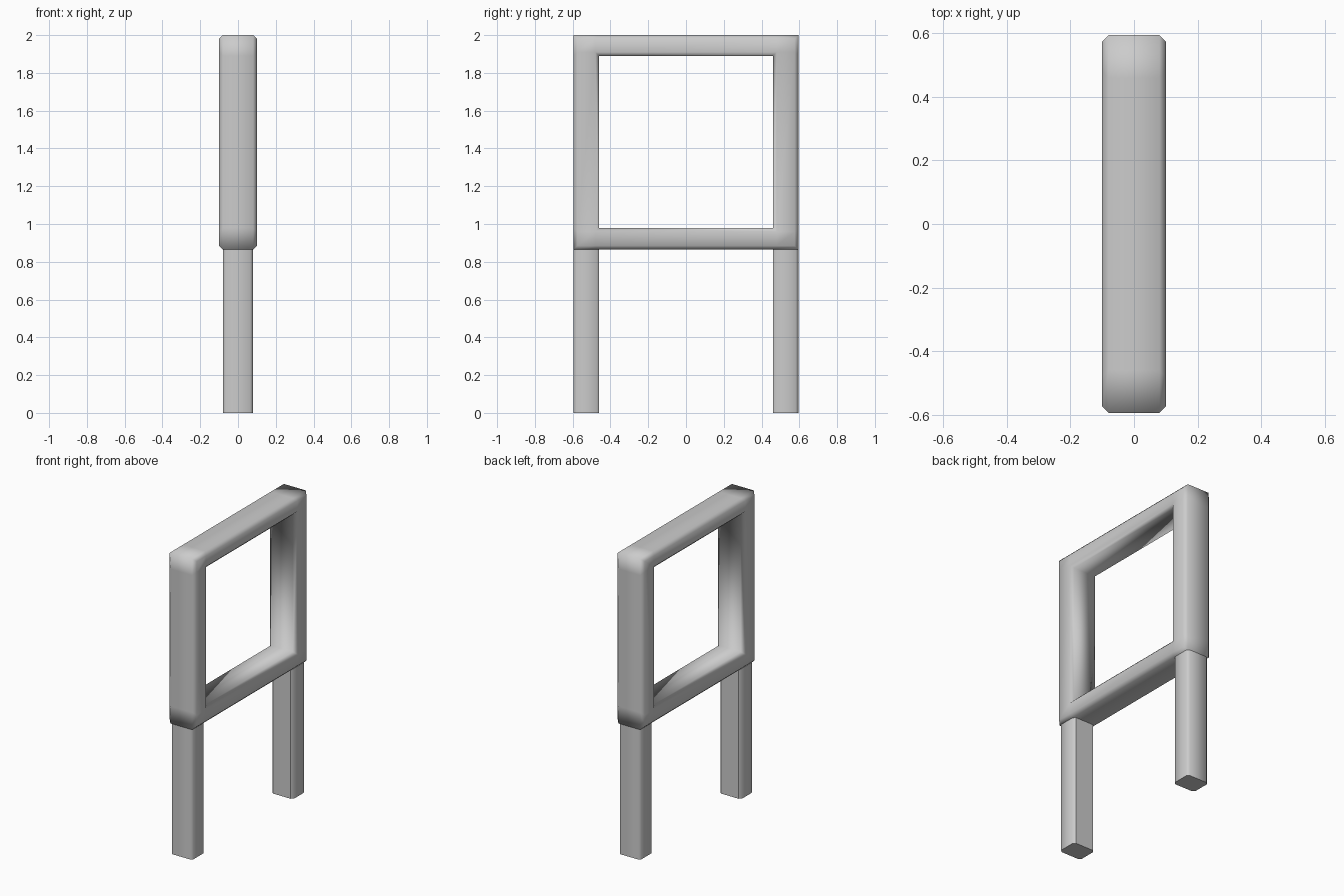
import bpy
import bmesh

default = bpy.data.objects.get("Cube")
if default:
    bpy.data.objects.remove(default, do_unlink=True)

grey = bpy.data.materials.new("plain_grey")
grey.use_nodes = True
colour = (0.6, 0.6, 0.6, 1.0)
grey.diffuse_color = colour
grey.node_tree.nodes["Principled BSDF"].inputs["Base Color"].default_value = colour

HALF_Y, INNER_Y = 0.595, 0.46
BASE_Z, TOP_Z = 0.865, 2.0
CHAMFER = 0.02


def finish(bm, name):
    bmesh.ops.recalc_face_normals(bm, faces=bm.faces)
    mesh = bpy.data.meshes.new(name)
    bm.to_mesh(mesh)
    bm.free()
    mesh.materials.append(grey)
    obj = bpy.data.objects.new(name, mesh)
    bpy.context.collection.objects.link(obj)
    return obj


def build_frame():
    """Rectangular ring with corner blocks and chamfered rims on both sides."""
    bm = bmesh.new()
    ys = [-HALF_Y, -INNER_Y, INNER_Y, HALF_Y]
    zs = [BASE_Z, 0.98, 1.89, TOP_Z]
    inset = [1, -1, 1, -1]
    layers = []
    for x, d in ((-0.1, CHAMFER), (-0.08, 0), (0.08, 0), (0.1, CHAMFER)):
        layers.append({(i, j): bm.verts.new((x, ys[i] + inset[i] * d, zs[j] + inset[j] * d))
                       for i in range(4) for j in range(4)})

    # Flat faces of the ring, leaving the middle cell open
    edge_use = {}
    for i in range(3):
        for j in range(3):
            if i == 1 and j == 1:
                continue
            cell = [(i, j), (i + 1, j), (i + 1, j + 1), (i, j + 1)]
            for layer in (layers[0], layers[-1]):
                bm.faces.new([layer[k] for k in cell])
            for a, b in zip(cell, cell[1:] + cell[:1]):
                key = tuple(sorted((a, b)))
                edge_use[key] = edge_use.get(key, 0) + 1

    # Chamfers and walls along the outer and inner rims
    for (a, b), count in edge_use.items():
        if count == 1:
            for low, high in zip(layers, layers[1:]):
                bm.faces.new([low[a], low[b], high[b], high[a]])
    loose = [v for v in bm.verts if not v.link_faces]
    bmesh.ops.delete(bm, geom=loose, context='VERTS')
    for f in bm.faces:
        f.smooth = True
    return finish(bm, "upper_frame")


def build_leg(name, side):
    """Straight chamfered post below one end of the frame."""
    bm = bmesh.new()
    bmesh.ops.create_cube(bm, size=1)
    for v in bm.verts:
        v.co.x *= 0.16
        v.co.y = side * (HALF_Y if v.co.y * side > 0 else INNER_Y)
        v.co.z = BASE_Z if v.co.z > 0 else 0
    upright = [e for e in bm.edges if abs(e.verts[0].co.z - e.verts[1].co.z) > 0.1]
    bmesh.ops.bevel(bm, geom=upright, offset=0.015, segments=1, affect='EDGES')
    bm.normal_update()
    # The ends and the inward face stay crisp, the rest is soft
    for f in bm.faces:
        f.smooth = abs(f.normal.z) < 0.5 and f.normal.y * side > -0.9
    return finish(bm, name)


build_frame()
build_leg("front_leg", -1)
build_leg("back_leg", 1)
